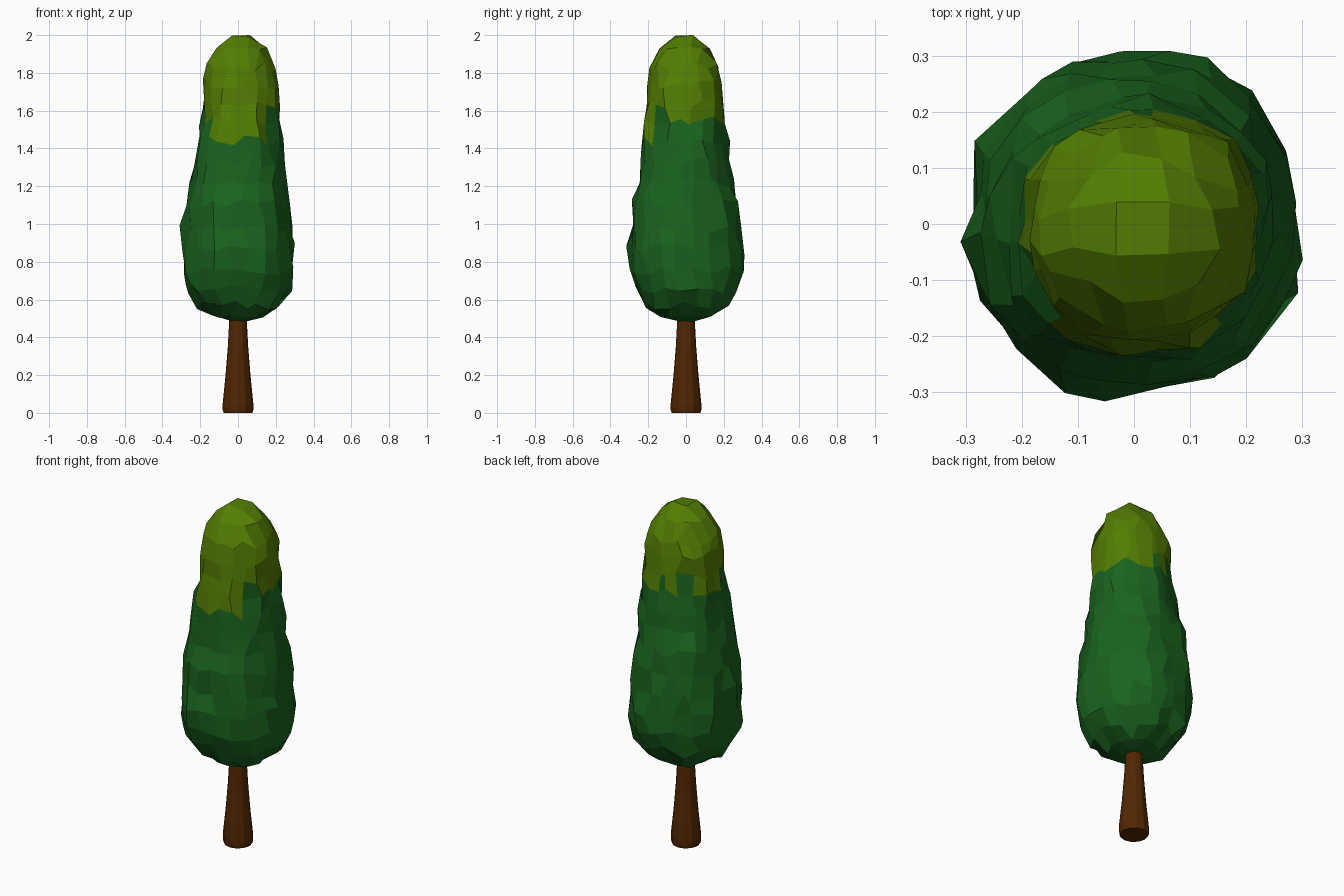
import bpy, bmesh, math, random
from mathutils import Vector, noise

random.seed(7)
cube = bpy.data.objects.get("Cube")
if cube:
    bpy.data.objects.remove(cube)


def material(name, rgb):
    m = bpy.data.materials.new(name)
    m.use_nodes = True
    m.diffuse_color = (*rgb, 1)
    m.node_tree.nodes["Principled BSDF"].inputs["Base Color"].default_value = (*rgb, 1)
    return m


def make_object(name, bm, mats):
    bmesh.ops.recalc_face_normals(bm, faces=bm.faces)
    mesh = bpy.data.meshes.new(name)
    bm.to_mesh(mesh)
    bm.free()
    for m in mats:
        mesh.materials.append(m)
    ob = bpy.data.objects.new(name, mesh)
    bpy.context.collection.objects.link(ob)
    return ob


bark = material("bark brown", (0.084, 0.02, 0.001))
dark_leaf = material("deep green", (0.010, 0.125, 0.013))
light_leaf = material("yellow green", (0.087, 0.21, 0.001))

# Trunk: flared lathe
SIDES = 12
bm = bmesh.new()
rings = []
for z, r in [(0, .076), (.015, .081), (.05, .081), (.2, .066), (.35, .054), (.5, .046), (.6, .043)]:
    rings.append([bm.verts.new((r * math.cos(math.tau * i / SIDES),
                                r * math.sin(math.tau * i / SIDES), z)) for i in range(SIDES)])
for a, b in zip(rings, rings[1:]):
    for i in range(SIDES):
        j = (i + 1) % SIDES
        bm.faces.new((a[i], a[j], b[j], b[i]))
bm.faces.new(rings[0])
bm.faces.new(rings[-1])
trunk = make_object("trunk", bm, [bark])
bpy.context.view_layer.objects.active = trunk
trunk.select_set(True)
bpy.ops.object.shade_smooth_by_angle(angle=math.radians(25))

# Crown: box grid wrapped onto a tall rounded profile, given as (height, radius)
BOTTOM = [(.49, .06), (.51, .14)]
SIDE = [(.57, .222), (.655, .278), (.76, .303), (.87, .307), (.98, .296), (1.1, .278), (1.22, .26),
        (1.33, .244), (1.44, .231), (1.54, .216), (1.64, .209), (1.74, .203), (1.83, .185)]
TOP = [(1.99, .065), (1.93, .135)]
ROWS = len(SIDE) - 1

bm = bmesh.new()
bmesh.ops.create_cube(bm, size=2)


def is_upright(e):
    return abs(e.verts[0].co.z - e.verts[1].co.z) > 1


upright = [e for e in bm.edges if is_upright(e)]
bmesh.ops.subdivide_edges(bm, edges=upright, cuts=ROWS - 1, use_grid_fill=True)
level = [e for e in bm.edges if abs(e.verts[0].co.z - e.verts[1].co.z) < .01]
bmesh.ops.subdivide_edges(bm, edges=level, cuts=4, use_grid_fill=True)

for v in bm.verts:
    x, y, z = v.co
    s = max(abs(x), abs(y))
    # square outline to evenly spaced circle
    if abs(x) >= abs(y):
        ang = y / x * math.pi / 4 + (math.pi if x < 0 else 0)
    else:
        ang = math.pi / 2 - x / y * math.pi / 4 + (math.pi if y < 0 else 0)
    on_side = s > .9
    if on_side:
        height, radius = SIDE[round((z + 1) / 2 * ROWS)]
        # fuller on the diagonals
        radius *= 1 - .02 * math.cos(4 * ang)
        ang += random.uniform(-.11, .11)
    else:
        height, radius = (TOP if z > 0 else BOTTOM)[0 if s < .4 else 1]
    radius *= 1 + random.uniform(-.05, .05)
    p = Vector((math.cos(ang) * radius, math.sin(ang) * radius, height))
    lump = 1 + .04 * noise.noise(Vector((p.x * 9, p.y * 9, p.z * 4)))
    p.x *= lump
    p.y *= lump
    p.z += random.uniform(-.03, .03) if on_side else random.uniform(-.008, .008)
    # the upper part swells to the left and leans slightly forward
    upper = max(0, min(1, (p.z - 1.1) / .5))
    p.x += .016 * upper
    p.y -= .008 * upper
    v.co = p

peak = max(v.co.z for v in bm.verts)
for v in bm.verts:
    v.co.z += (2 - peak) * max(0, (v.co.z - .5) / 1.5)

# Lighter tip above a ragged line that dips at the front
for f in bm.faces:
    c = f.calc_center_median()
    dip = .12 if c.y < -.12 and abs(c.x) < .14 else 0
    line = 1.57 - dip + random.uniform(-.05, .05)
    f.material_index = 1 if c.z > line else 0
make_object("crown", bm, [dark_leaf, light_leaf])
